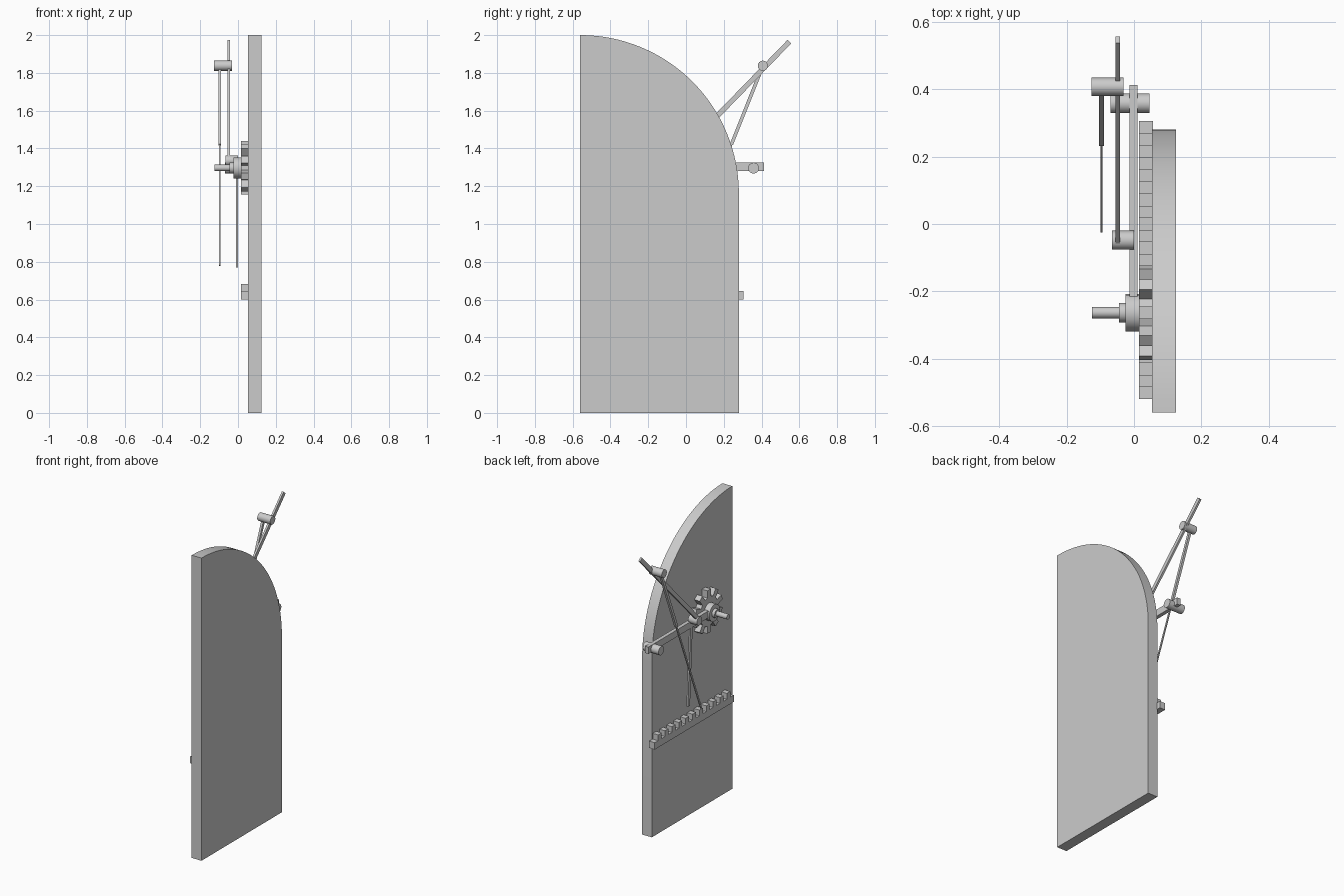
import bpy, math
from mathutils import Vector

if "Cube" in bpy.data.objects:
    bpy.data.objects.remove(bpy.data.objects["Cube"])

gray = bpy.data.materials.new("plain gray")
gray.diffuse_color = (0.6, 0.6, 0.6, 1)
gray.use_nodes = True
gray.node_tree.nodes["Principled BSDF"].inputs["Base Color"].default_value = gray.diffuse_color


def extrude_profile(name, pts, x0, x1):
    """Extrude a (y, z) outline along x."""
    n = len(pts)
    verts = [(x, y, z) for x in (x0, x1) for y, z in pts]
    faces = [tuple(reversed(range(n))), tuple(range(n, 2 * n))]
    faces += [(i, (i + 1) % n, n + (i + 1) % n, n + i) for i in range(n)]
    me = bpy.data.meshes.new(name)
    me.from_pydata(verts, [], faces)
    me.materials.append(gray)
    ob = bpy.data.objects.new(name, me)
    bpy.context.collection.objects.link(ob)
    return ob


def pin(name, y, z, r, x0, x1, sides=16):
    """Cylinder lying along x."""
    a = 2 * math.pi / sides
    pts = [(y + r * math.cos(i * a), z + r * math.sin(i * a)) for i in range(sides)]
    return extrude_profile(name, pts, x0, x1)


def bar(name, start, end, width, x0, x1):
    """Flat bar between two (y, z) points."""
    s, e = Vector(start), Vector(end)
    d = (e - s).normalized()
    n = Vector((-d.y, d.x)) * width / 2
    return extrude_profile(name, [tuple(p) for p in (s - n, e - n, e + n, s + n)], x0, x1)


# Back plate with a quarter-round shoulder
R, CY, CZ = 0.84, -0.56, 1.16
arc = [(CY + R * math.cos(i * math.pi / 64), CZ + R * math.sin(i * math.pi / 64))
       for i in range(33)]
plate = extrude_profile("back_plate", [(CY, 0), (CY + R, 0)] + arc, 0.054, 0.125)

# Toothed rack: tooth at the front end, gap at the rear end
half = 0.825 / 23
outline = [(-0.52, 0.60), (0.305, 0.60)]
for i in range(23):
    top = 0.645 if i % 2 == 0 else 0.683
    y = 0.305 - i * half
    outline += [(y, top), (y - half, top)]
extrude_profile("rack", outline, 0.015, 0.056)

# Gear wheel
GY, GZ, teeth = -0.263, 1.297, 10
gear = []
for i in range(teeth):
    mid = math.pi / 2 + i * 2 * math.pi / teeth
    for r, off in ((0.095, -0.19), (0.143, -0.13), (0.143, 0.13), (0.095, 0.19)):
        gear.append((GY + r * math.cos(mid + off), GZ + r * math.sin(mid + off)))
extrude_profile("gear", gear, 0.015, 0.056)

# Stepped gear hub and shaft
pin("hub", GY, GZ, 0.056, -0.025, 0.016)
pin("collar", GY, GZ, 0.029, -0.045, -0.024)
pin("shaft", GY, GZ, 0.017, -0.125, -0.044)

# Horizontal arm and its end pin
bar("arm", (-0.215, 1.303), (0.412, 1.303), 0.045, -0.014, 0.011)
pin("arm_pin", 0.358, 1.296, 0.029, -0.07, 0.046)

# Slanted lever with pivot pins
bar("lever", (-0.055, 1.345), (0.547, 1.965), 0.027, -0.055, -0.042)
pin("lever_lower_pin", -0.048, 1.335, 0.028, -0.065, 0.0)
pin("lever_upper_pin", 0.407, 1.838, 0.027, -0.126, -0.031)

# Long push rod, thick at the top and thin below
bar("push_rod_sleeve", (0.407, 1.838), (0.24, 1.42), 0.018, -0.104, -0.089)
bar("push_rod", (0.25, 1.445), (-0.02, 0.78), 0.011, -0.100, -0.093)

# Short hanging rod below the arm
bar("hanging_rod", (-0.045, 1.32), (-0.015, 0.77), 0.022, -0.011, 0.0)

# Smooth the curved rim of the plate and the round pins
for ob in bpy.context.collection.objects:
    if any(k in ob.name for k in ("plate", "pin", "hub", "collar", "shaft")):
        bpy.ops.object.select_all(action='DESELECT')
        ob.select_set(True)
        bpy.context.view_layer.objects.active = ob
        bpy.ops.object.shade_smooth_by_angle(angle=math.radians(30))
